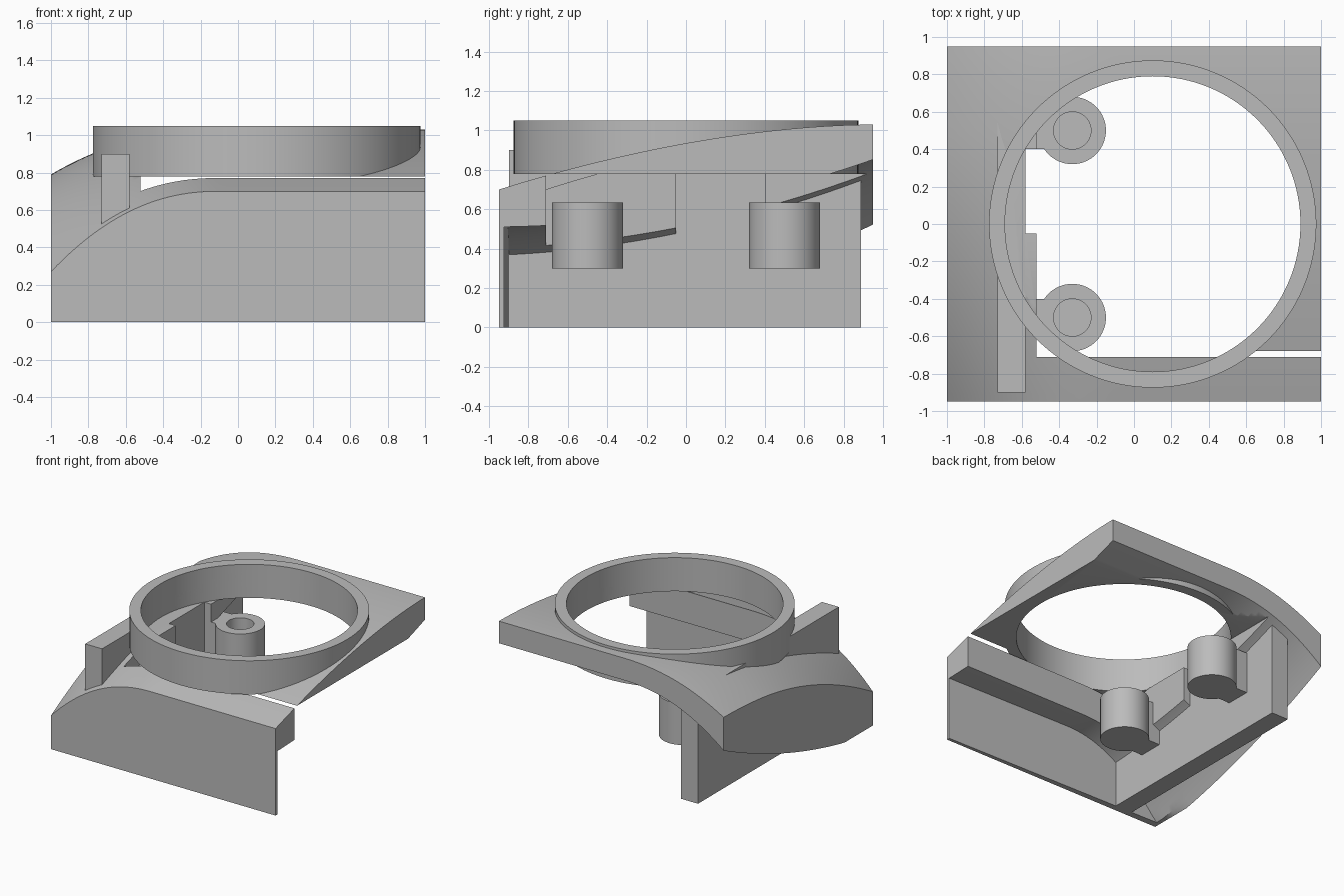
import bpy, bmesh, math

cube = bpy.data.objects.get("Cube")
if cube:
    bpy.data.objects.remove(cube)

grey = bpy.data.materials.new("plain_grey")
grey.use_nodes = True
grey.diffuse_color = (0.5, 0.5, 0.5, 1)
grey.node_tree.nodes["Principled BSDF"].inputs["Base Color"].default_value = (0.5, 0.5, 0.5, 1)


def finish(name, bm):
    bmesh.ops.recalc_face_normals(bm, faces=bm.faces)
    mesh = bpy.data.meshes.new(name)
    bm.to_mesh(mesh)
    bm.free()
    mesh.materials.append(grey)
    ob = bpy.data.objects.new(name, mesh)
    bpy.context.collection.objects.link(ob)
    return ob


def box(name, x, y, z):
    bm = bmesh.new()
    bmesh.ops.create_cube(bm, size=1)
    for v in bm.verts:
        for i, (lo, hi) in enumerate((x, y, z)):
            v.co[i] = lo if v.co[i] < 0 else hi
    return finish(name, bm)


def cylinder(name, x, y, r, z0, z1, sides=96):
    bm = bmesh.new()
    bmesh.ops.create_cone(bm, cap_ends=True, segments=sides, radius1=r, radius2=r, depth=z1 - z0)
    bmesh.ops.translate(bm, verts=bm.verts, vec=(x, y, (z0 + z1) / 2))
    return finish(name, bm)


def cut(ob, *cutters):
    bpy.context.view_layer.objects.active = ob
    for c in cutters:
        c.hide_render = True
        m = ob.modifiers.new("cut", "BOOLEAN")
        m.operation, m.object, m.solver = "DIFFERENCE", c, "EXACT"
        bpy.ops.object.modifier_apply(modifier=m.name)


def smooth(ob):
    bpy.ops.object.select_all(action="DESELECT")
    ob.select_set(True)
    bpy.context.view_layer.objects.active = ob
    bpy.ops.object.shade_smooth_by_angle(angle=math.radians(25))


# Heights of the curved shell, which droops towards the -x side
def droop(x):
    return max(0, (-0.1 - x) / 0.9) ** 2.2


def upper(x, y):
    t = max(0, (0.5 - y) / 1.45)
    return 1.03 - 0.33 * ((0.95 - y) / 1.9) ** 1.8 - droop(x) * (0.24 + 0.19 * t * t)


def lower(x, y):
    flat = 0.6 + 0.18 * y + 0.09 * y * y
    return max(0, flat - droop(x) * (0.33 + 0.127 * (0.95 - y)))


def slab(name, nx, ny, top, bottom, y_at):
    """Closed solid between two height functions."""
    bm = bmesh.new()
    layers = []
    for height in (bottom, top):
        rows = []
        for i in range(nx + 1):
            x = -1 + 2 * i / nx
            ys = [y_at(x, j / ny) for j in range(ny + 1)]
            rows.append([bm.verts.new((x, y, height(x, y))) for y in ys])
        for i in range(nx):
            for j in range(ny):
                a, b, c, d = rows[i][j], rows[i + 1][j], rows[i + 1][j + 1], rows[i][j + 1]
                bm.faces.new((a, b, c))
                bm.faces.new((a, c, d))
        layers.append(rows)
    lo, hi = layers
    for i in range(nx):
        for j in (0, ny):
            bm.faces.new((lo[i][j], lo[i + 1][j], hi[i + 1][j], hi[i][j]))
    for j in range(ny):
        for i in (0, nx):
            bm.faces.new((lo[i][j], lo[i][j + 1], hi[i][j + 1], hi[i][j]))
    return finish(name, bm)


# Helper volumes: ring bore, open space under the plate, side notch
RING_X, RING_BASE = 0.10, 0.78
bore = cylinder("bore_cutter", RING_X, 0, 0.79, RING_BASE - 0.001, 1.5, 128)
under = box("under_cutter", (-0.52, 1.2), (-0.71, 1.2), (-0.2, RING_BASE))
# Keep the drooping rim of the back edge out of the space below the plate
notch = box("notch_cutter", (-0.58, 0), (-0.05, 0.4), (-0.2, RING_BASE))

# Curved shell with the bore and the hollow removed
shell = slab("curved_shell", 60, 48, upper, lower, lambda x, t: -0.95 + 1.9 * t)
cut(shell, bore, under, notch)
smooth(shell)

# Thin front skirt, thicker towards -x, reaching the ground
skirt = slab("front_skirt", 60, 1, lambda x, y: lower(x, -0.95) + 0.03, lambda x, y: 0,
             lambda x, t: -0.95 + t * (0.025 + 0.016 * (1 - x)))

# Upright side wall
wall = box("side_wall", (-0.73, -0.58), (-0.90, 0.89), (0, 0.90))
cut(wall, bore)

# Round collar on top
collar = cylinder("collar_ring", RING_X, 0, 0.875, RING_BASE, 1.05, 128)
cut(collar, bore)
smooth(collar)

# Two screw posts, each with a web to the side wall
for side, y in (("front", -0.5), ("back", 0.5)):
    post = cylinder(side + "_post", -0.33, y, 0.18, 0.30, 0.635, 64)
    web = box(side + "_web", (-0.60, -0.40), (y - 0.1, y + 0.1), (0.30, 0.635))
    hole = cylinder(side + "_hole_cutter", -0.33, y, 0.10, 0.36, 0.8, 48)
    cut(post, hole)
    cut(web, hole)
    smooth(post)
    bpy.data.objects.remove(hole)

for helper in (bore, under, notch):
    bpy.data.objects.remove(helper)
